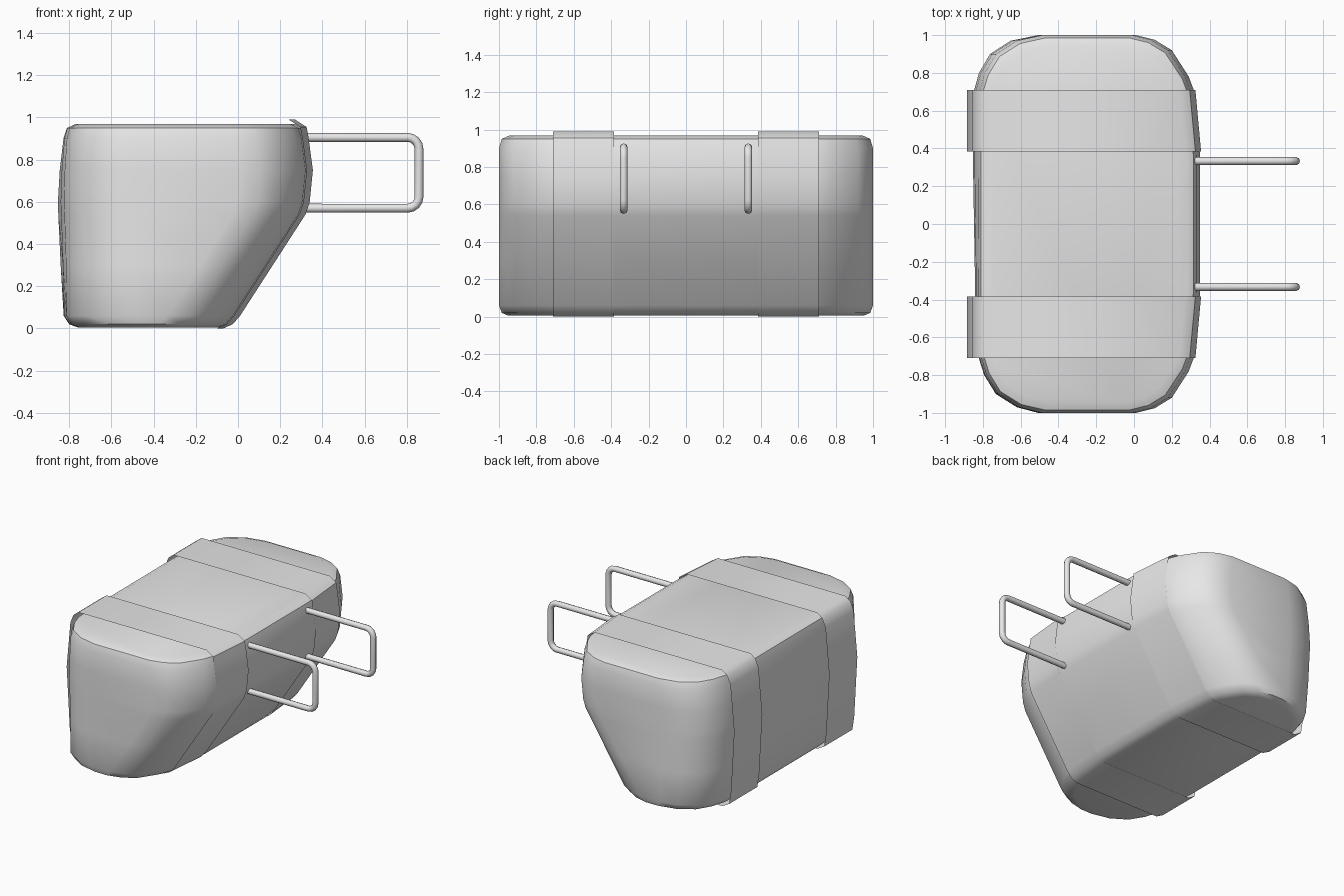
import bpy, bmesh, math

if "Cube" in bpy.data.objects:
    bpy.data.objects.remove(bpy.data.objects["Cube"], do_unlink=True)

grey = bpy.data.materials.new("plain grey")
grey.use_nodes = True
grey.diffuse_color = (0.8, 0.8, 0.8, 1)
grey.node_tree.nodes["Principled BSDF"].inputs["Base Color"].default_value = (0.8, 0.8, 0.8, 1)


def loft(name, rings, caps, closed_path=False, angle=40):
    """Skin closed rings of points into one smooth object."""
    bm = bmesh.new()
    loops = [[bm.verts.new(p) for p in ring] for ring in rings]
    for a, b in zip(loops, loops[1:]):
        n = len(a)
        for i in range(n):
            j = (i + 1) % n
            bm.faces.new((a[i], a[j], b[j], b[i]))
    if caps:
        bm.faces.new(loops[0])
        bm.faces.new(loops[-1])
    bmesh.ops.recalc_face_normals(bm, faces=bm.faces)
    mesh = bpy.data.meshes.new(name)
    bm.to_mesh(mesh)
    bm.free()
    obj = bpy.data.objects.new(name, mesh)
    bpy.context.collection.objects.link(obj)
    finish(obj, angle)
    return obj


def finish(obj, angle):
    obj.data.materials.clear()
    obj.data.materials.append(grey)
    bpy.ops.object.select_all(action="DESELECT")
    obj.select_set(True)
    bpy.context.view_layer.objects.active = obj
    bpy.ops.object.shade_smooth_by_angle(angle=math.radians(angle))


# Bag body: rounded plan outline (inset from the side, y) stacked by height
left_edge = [(0, 0.38), (0.01, 0.7), (0.04, 0.8), (0.1, 0.9), (0.21, 0.97), (0.34, 1)]
right_edge = [(0, 0.36), (0.03, 0.7), (0.06, 0.78), (0.15, 0.92), (0.24, 0.975), (0.34, 1)]


def plan_ring(z, xl, xr, half):
    back = [(xl + d, y) for d, y in left_edge] + [(xr - d, y) for d, y in reversed(right_edge)]
    outline = back + [(x, -y) for x, y in reversed(back)]
    lean = 0.018 * math.sin(math.pi * z)
    return [(x - (lean * y if x < -0.6 else 0), y * half, z) for x, y in outline]


# height, left x, right x, half length
levels = [
    (0.005, -0.76, -0.07, 0.95), (0.02, -0.80, -0.03, 0.985), (0.06, -0.825, 0.005, 1),
    (0.3, -0.835, 0.16, 1), (0.54, -0.845, 0.315, 1), (0.6, -0.847, 0.335, 1),
    (0.75, -0.84, 0.35, 1), (0.9, -0.825, 0.33, 1), (0.95, -0.81, 0.315, 0.985),
    (0.968, -0.77, 0.28, 0.945),
]
loft("bag_body", [plan_ring(*lv) for lv in levels], True)

# Straps: open sheets wrapped round the body
strap_left = [(-0.79, 0.0), (-0.845, 0.03), (-0.86, 0.13), (-0.885, 0.57),
              (-0.855, 0.9), (-0.83, 0.96), (-0.79, 0.99)]
strap_right = [(0.27, 0.99), (0.325, 0.955), (0.335, 0.9), (0.355, 0.75),
               (0.34, 0.6), (0.32, 0.54), (0.01, 0.06), (-0.025, 0.02), (-0.07, 0.0)]


def strap_ring(y, inset):
    return ([(x, y, z) for x, z in strap_left]
            + [(x - inset, y, z) for x, z in strap_right])


for side, label in ((1, "back"), (-1, "front")):
    loft(label + "_strap", [strap_ring(side * 0.385, 0), strap_ring(side * 0.71, 0.03)], False)

# Handles: round bar bent into a U
for side, label in ((1, "back"), (-1, "front")):
    path = [(0.3, 0.905)]
    for cx, cz, start in ((0.805, 0.85, 90), (0.805, 0.625, 0)):
        for k in range(5):
            a = math.radians(start - k * 22.5)
            path.append((cx + 0.053 * math.cos(a), cz + 0.055 * math.sin(a)))
    path.append((0.3, 0.57))
    curve = bpy.data.curves.new(label + "_handle", "CURVE")
    curve.dimensions = "3D"
    curve.bevel_depth = 0.021
    curve.bevel_resolution = 2
    curve.use_fill_caps = True
    spline = curve.splines.new("POLY")
    spline.points.add(len(path) - 1)
    for point, (x, z) in zip(spline.points, path):
        point.co = (x, side * 0.333, z, 1)
    handle = bpy.data.objects.new(label + "_handle", curve)
    bpy.context.collection.objects.link(handle)
    bpy.ops.object.select_all(action="DESELECT")
    handle.select_set(True)
    bpy.context.view_layer.objects.active = handle
    bpy.ops.object.convert(target="MESH")
    finish(bpy.context.view_layer.objects.active, 50)
